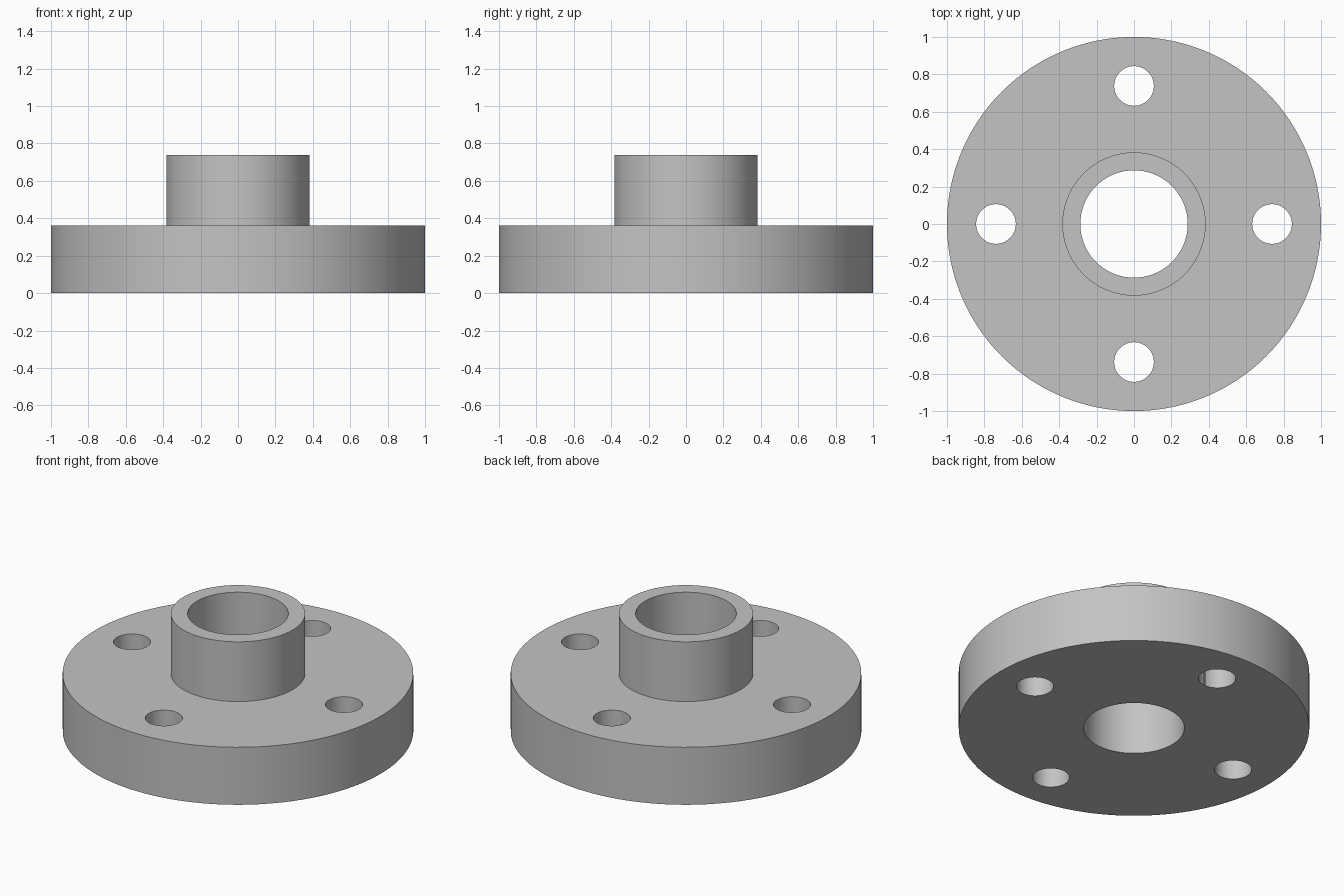
import bpy, bmesh
from math import radians, cos, sin, pi

if "Cube" in bpy.data.objects:
    bpy.data.objects.remove(bpy.data.objects["Cube"], do_unlink=True)

SEGMENTS = 128
BORE_R, HUB_R, PLATE_R = 0.287, 0.383, 1.0
PLATE_H, TOTAL_H = 0.362, 0.738
BOLT_R, BOLT_CIRCLE = 0.106, 0.738

# Plain grey metal
grey = bpy.data.materials.new("grey metal")
grey.use_nodes = True
colour = (0.55, 0.55, 0.55, 1)
grey.diffuse_color = colour
grey.node_tree.nodes["Principled BSDF"].inputs["Base Color"].default_value = colour


def revolve(name, profile):
    """Spin a closed (radius, height) profile around z into a solid ring."""
    bm = bmesh.new()
    rings = []
    for i in range(SEGMENTS):
        a = 2 * pi * i / SEGMENTS
        rings.append([bm.verts.new((r * cos(a), r * sin(a), z)) for r, z in profile])
    n = len(profile)
    for i, ring in enumerate(rings):
        after = rings[(i + 1) % SEGMENTS]
        for j in range(n):
            k = (j + 1) % n
            bm.faces.new((ring[j], after[j], after[k], ring[k]))
    bmesh.ops.recalc_face_normals(bm, faces=bm.faces)
    mesh = bpy.data.meshes.new(name)
    bm.to_mesh(mesh)
    bm.free()
    obj = bpy.data.objects.new(name, mesh)
    bpy.context.collection.objects.link(obj)
    obj.data.materials.append(grey)
    return obj


# Round plate with raised hub and through bore
flange = revolve("flange", [
    (BORE_R, 0), (PLATE_R, 0), (PLATE_R, PLATE_H),
    (HUB_R, PLATE_H), (HUB_R, TOTAL_H), (BORE_R, TOTAL_H)])

# Four bolt holes cut through the plate
for i in range(4):
    a = i * pi / 2
    bpy.ops.mesh.primitive_cylinder_add(
        vertices=64, radius=BOLT_R, depth=1,
        location=(BOLT_CIRCLE * cos(a), BOLT_CIRCLE * sin(a), PLATE_H / 2))
    cutter = bpy.context.object
    cutter.name = "bolt_hole_cutter"
    cutter.hide_render = True
    cutter.data.materials.append(grey)
    bpy.context.view_layer.objects.active = flange
    cut = flange.modifiers.new("bolt hole", 'BOOLEAN')
    cut.operation, cut.solver, cut.object = 'DIFFERENCE', 'EXACT', cutter
    bpy.ops.object.modifier_apply(modifier=cut.name)
    bpy.data.objects.remove(cutter, do_unlink=True)

# Smooth round walls, crisp rims
bpy.ops.object.select_all(action='DESELECT')
flange.select_set(True)
bpy.context.view_layer.objects.active = flange
bpy.ops.object.shade_smooth_by_angle(angle=radians(30))
